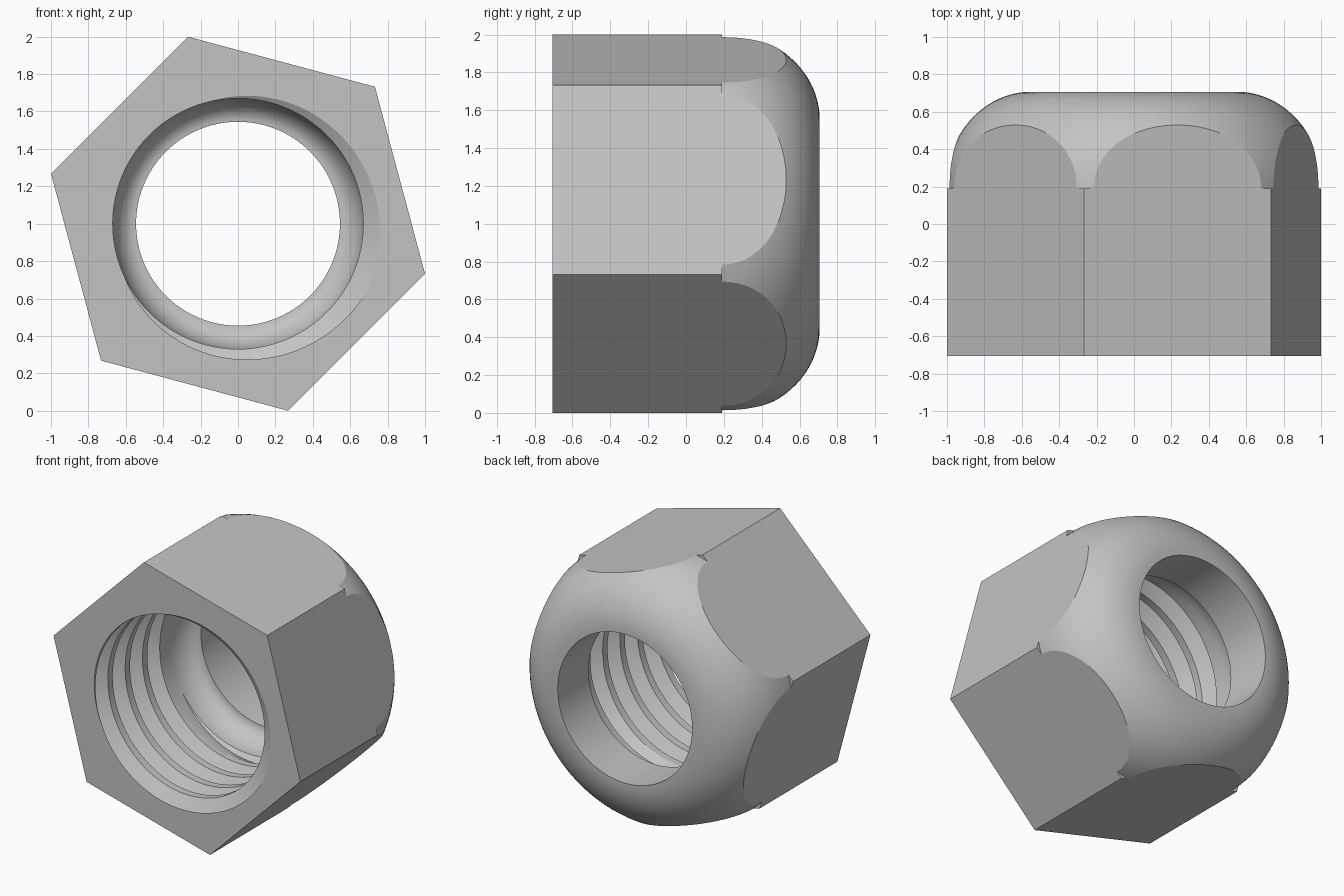
import bpy, bmesh
from math import sin, cos, pi, radians, sqrt

if "Cube" in bpy.data.objects:
    bpy.data.objects.remove(bpy.data.objects["Cube"], do_unlink=True)

SEGMENTS = 96
FRONT, SHOULDER, BACK = -0.707, 0.19, 0.707
PITCH, BORE, DEPTH, EXIT = 0.2, 0.67, 0.11, 0.545
THREAD_END = 0.16
PEAK = radians(25)

steel = bpy.data.materials.new("grey_steel")
steel.use_nodes = True
steel.diffuse_color = (0.55, 0.55, 0.55, 1)
steel.node_tree.nodes["Principled BSDF"].inputs["Base Color"].default_value = (0.55, 0.55, 0.55, 1)


def lathe(name, rows, sides, start=0.0):
    """Closed solid around the y axis; rows(angle) gives (radius, y) pairs."""
    bm = bmesh.new()
    columns = []
    for j in range(sides + 1):
        a = start + 2 * pi * j / sides
        columns.append([bm.verts.new((r * cos(a), y, 1 + r * sin(a))) for r, y in rows(a)])
    for left, right in zip(columns, columns[1:]):
        for i in range(len(left) - 1):
            bm.faces.new((left[i], right[i], right[i + 1], left[i + 1]))
    bmesh.ops.remove_doubles(bm, verts=bm.verts, dist=0.00002)
    bmesh.ops.holes_fill(bm, edges=[e for e in bm.edges if e.is_boundary], sides=0)
    bmesh.ops.recalc_face_normals(bm, faces=bm.faces)
    mesh = bpy.data.meshes.new(name)
    bm.to_mesh(mesh)
    bm.free()
    mesh.materials.append(steel)
    obj = bpy.data.objects.new(name, mesh)
    bpy.context.collection.objects.link(obj)
    return obj


def carve(body, cutter, operation):
    """Apply a boolean and discard the cutter."""
    cutter.hide_render = True
    bpy.context.view_layer.objects.active = body
    mod = body.modifiers.new("carve", "BOOLEAN")
    mod.operation, mod.solver, mod.object = operation, "EXACT", cutter
    bpy.ops.object.modifier_apply(modifier=mod.name)
    bpy.data.objects.remove(cutter, do_unlink=True)


# Rounded shoulder: a wide drum, a small step, then an elliptical dome
def dome_rows(angle):
    rows = [(1.3, -0.9), (1.3, SHOULDER)]
    for i in range(21):
        t = pi / 2 * i / 20
        rows.append((0.55 + 0.46 * cos(t), SHOULDER + (BACK - SHOULDER) * sin(t)))
    return rows


# V-shaped right-hand thread, fading out before the smooth seat
def thread_radius(angle, y):
    phase = (y - FRONT) / PITCH + (angle + PEAK) / (2 * pi)
    offset = abs(phase - round(phase))
    fade = min(1, max(0, (THREAD_END - y) / 0.1))
    return BORE + DEPTH * max(0, 1 - offset / 0.36) * fade


def bore_rows(angle):
    rows = []
    for turn in range(-1, 8):
        for step in (-0.36, 0, 0.36):
            y = FRONT + PITCH * (turn + step - (angle + PEAK) / (2 * pi))
            y = min(THREAD_END, max(FRONT - 0.05, y))
            rows.append((thread_radius(angle, y), y))
    # concave seat narrowing to the plain exit hole
    for i in range(1, 13):
        t = i / 12 * pi / 2
        rows.append((EXIT + (BORE - EXIT) * cos(t), THREAD_END + 0.19 * sin(t)))
    rows.append((EXIT, 0.85))
    return rows


nut = lathe("hex_nut", lambda a: [(1.0353, FRONT), (1.0353, 0.8)], 6, radians(-15))
carve(nut, lathe("dome_cutter", dome_rows, SEGMENTS), "INTERSECT")
carve(nut, lathe("bore_cutter", bore_rows, SEGMENTS), "DIFFERENCE")

# Smooth curves with crisp edges
bpy.ops.object.select_all(action="DESELECT")
nut.select_set(True)
bpy.context.view_layer.objects.active = nut
bpy.ops.object.shade_smooth_by_angle(angle=radians(20))
